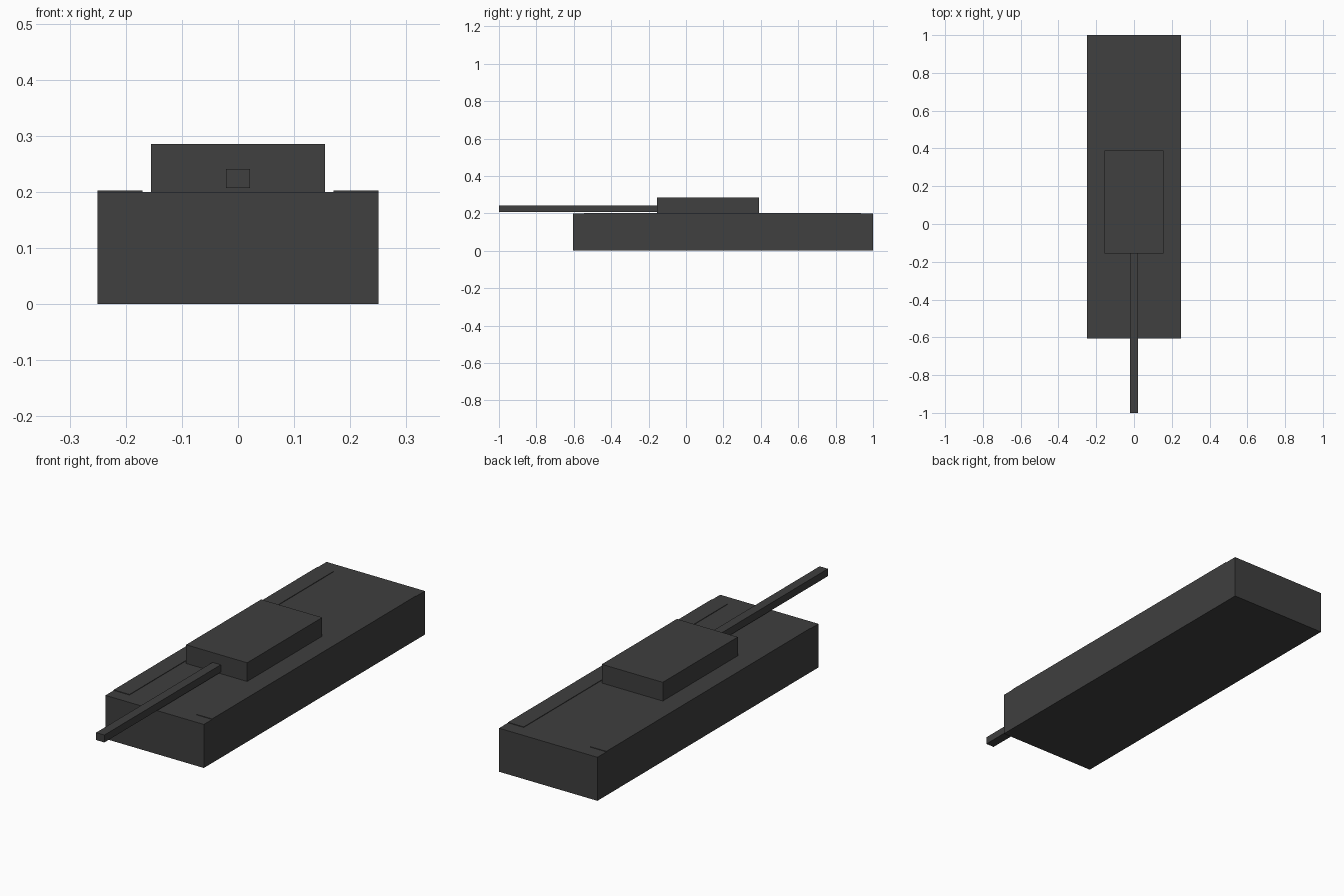
import bpy

if "Cube" in bpy.data.objects:
    bpy.data.objects.remove(bpy.data.objects["Cube"])

dark = bpy.data.materials.new("dark_grey")
dark.diffuse_color = (0.05, 0.05, 0.05, 1)
dark.use_nodes = True
dark.node_tree.nodes["Principled BSDF"].inputs["Base Color"].default_value = dark.diffuse_color


def box(name, x, y, z):
    """Box spanning the given (min, max) ranges."""
    spans = (x, y, z)
    bpy.ops.mesh.primitive_cube_add(size=1, location=[(a + b) / 2 for a, b in spans])
    ob = bpy.context.object
    ob.name = name
    ob.scale = [b - a for a, b in spans]
    bpy.ops.object.transform_apply(location=False, rotation=False, scale=True)
    ob.data.materials.append(dark)
    return ob


# Hull
box("hull", (-0.25, 0.25), (-0.605, 1.0), (0.0, 0.2))

# Track tops, standing slightly proud of the deck
for side, x in (("left", (-0.25, -0.17)), ("right", (0.17, 0.25))):
    box(f"track_top_{side}", x, (-0.545, 0.935), (0.2, 0.2025))

# Turret and gun barrel
box("turret", (-0.155, 0.155), (-0.155, 0.39), (0.2, 0.286))
box("gun_barrel", (-0.021, 0.021), (-1.0, -0.155), (0.207, 0.241))
